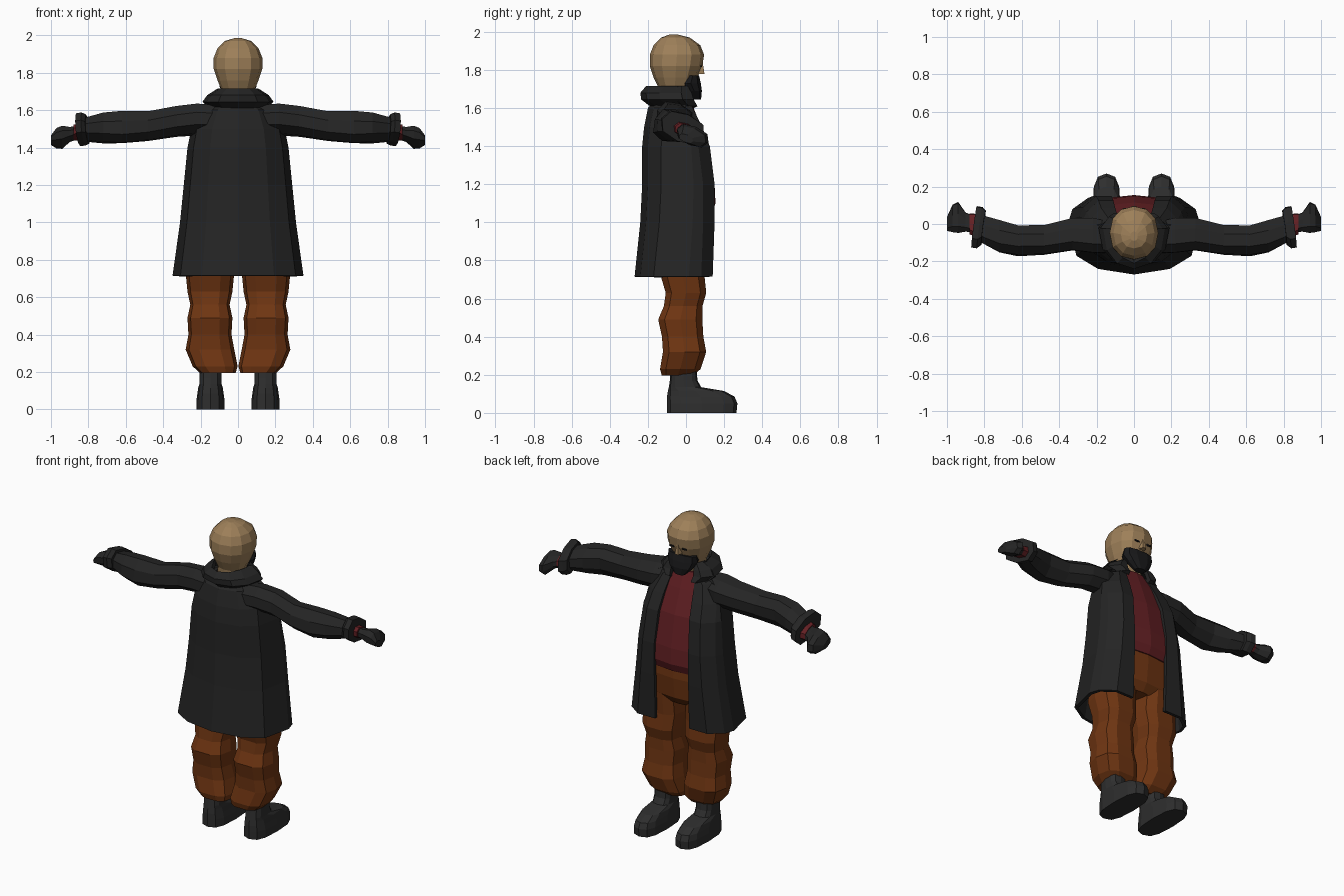
import bpy, bmesh, math

default_cube = bpy.data.objects.get("Cube")
if default_cube:
    bpy.data.objects.remove(default_cube, do_unlink=True)


def material(name, red, green, blue):
    mat = bpy.data.materials.new(name)
    mat.use_nodes = True
    colour = (red, green, blue, 1)
    mat.diffuse_color = colour
    shader = mat.node_tree.nodes["Principled BSDF"]
    shader.inputs["Base Color"].default_value = colour
    shader.inputs["Roughness"].default_value = .9
    return mat


SKIN = material("tan skin", .34, .215, .1)
COAT = material("charcoal coat", .018, .018, .018)
BOOT = material("dark grey leather", .027, .027, .027)
PANTS = material("rust brown cloth", .16, .036, .006)
SHIRT = material("dark red cloth", .125, .014, .017)
HAIR = material("black hair", .01, .01, .011)


def make_object(name, bm, mat):
    mesh = bpy.data.meshes.new(name)
    bm.to_mesh(mesh)
    bm.free()
    mesh.materials.append(mat)
    obj = bpy.data.objects.new(name, mesh)
    bpy.context.collection.objects.link(obj)
    return obj


def squarish_ellipse(half_width, half_depth, sides, power):
    """Cross-section with points on both axes; a low power is boxier."""
    points = []
    for index in range(sides):
        angle = math.tau * index / sides
        cosine, sine = math.cos(angle), math.sin(angle)
        points.append((half_width * math.copysign(abs(cosine) ** power, cosine),
                       half_depth * math.copysign(abs(sine) ** power, sine)))
    return points


def bridge(bm, rows, closed):
    """Fill quads between neighbouring rows of vertices."""
    count = len(rows[0])
    for lower, upper in zip(rows, rows[1:]):
        for index in range(count if closed else count - 1):
            following = (index + 1) % count
            bm.faces.new((lower[index], lower[following],
                          upper[following], upper[index]))


def loft(name, rings, mat):
    """Skin a capped tube through the rings."""
    bm = bmesh.new()
    rows = [[bm.verts.new(point) for point in ring] for ring in rings]
    bridge(bm, rows, closed=True)
    bm.faces.new(rows[0])
    bm.faces.new(rows[-1])
    bmesh.ops.recalc_face_normals(bm, faces=bm.faces)
    return make_object(name, bm, mat)


def upright(name, levels, mat, centre=lambda z: 0, side=1, sides=10, power=.8):
    """Stack of rings; each level is height, half width, back and front."""
    rings = []
    for z, width, back, front in levels:
        middle, depth = (back + front) / 2, (front - back) / 2
        rings.append([(side * (centre(z) + x), middle + y, z) for x, y
                      in squarish_ellipse(width, depth, sides, power)])
    return loft(name, rings, mat)


def sideways(name, levels, mat, side, skew=0, tilt=math.radians(23)):
    """Row of rings along the arm; each level is x, y, z, half depth and height."""
    cosine, sine = math.cos(tilt), math.sin(tilt)
    rings = []
    for x, y, z, depth, height in levels:
        rings.append([(side * (x - skew * u),
                       y + u * cosine + v * sine,
                       z - u * sine + v * cosine) for u, v
                      in squarish_ellipse(depth, height, 8, .8)])
    return loft(name, rings, mat)


def open_garment(name, levels, mat, thickness):
    """Cloth open in front; levels are height, half width, back, front and gap."""
    bm = bmesh.new()
    rows = []
    for z, width, back, front, gap in levels:
        # From the middle of the back, round the side, to the front edge
        half = [(.55 * width, back + .03),
                (.88 * width, back + .1),
                (width, (back + front) / 2 + .08),
                (.94 * width, front - .06),
                (max(.7 * width, gap + .01), front),
                (gap, front)]
        mirrored = [(-x, y) for x, y in reversed(half)]
        rows.append([bm.verts.new((x, y, z))
                     for x, y in mirrored + [(0, back)] + half])
    bridge(bm, rows, closed=False)
    garment = make_object(name, bm, mat)
    solid = garment.modifiers.new("cloth thickness", "SOLIDIFY")
    solid.thickness = thickness
    solid.offset = -1
    return garment


# Head and face
upright("head", [
    (1.6, .08, -.13, 0), (1.7, .085, -.14, .02),
    (1.76, .11, -.17, .06), (1.82, .13, -.19, .085),
    (1.88, .13, -.19, .095), (1.93, .11, -.17, .075),
    (1.97, .07, -.13, .02), (1.985, .02, -.09, -.04),
], SKIN, sides=12, power=.9)
upright("nose", [(1.78, .02, .04, .1), (1.84, .01, .05, .09)], SKIN, sides=6)
upright("beard", [
    (1.645, .035, .03, .08), (1.69, .08, 0, .085),
    (1.73, .1, -.03, .08), (1.77, .1, 0, .07),
], HAIR)

# Shirt, coat and turned-out collar
upright("shirt", [
    (1.05, .22, -.15, .135), (1.1, .23, -.17, .155),
    (1.2, .22, -.17, .15), (1.4, .2, -.17, .115),
    (1.55, .16, -.16, .06), (1.65, .09, -.14, .02),
], SHIRT, sides=12, power=.7)
open_garment("coat", [
    (.715, .35, -.27, .14, .12), (1, .31, -.24, .15, .12),
    (1.2, .29, -.23, .15, .12), (1.4, .27, -.23, .125, .11),
    (1.5, .25, -.22, .085, .1), (1.6, .2, -.2, .035, .085),
    (1.64, .12, -.17, .015, .075),
], COAT, thickness=.02)
open_garment("collar", [
    (1.61, .15, -.19, .06, .075), (1.645, .19, -.235, .04, .08),
    (1.68, .165, -.24, .03, .075), (1.715, .11, -.21, .01, .07),
], COAT, thickness=.025)

# Seat of the trousers
upright("trouser_seat", [
    (.82, .1, -.1, .08), (.87, .24, -.14, .115),
    (1, .25, -.16, .13), (1.1, .22, -.15, .125),
], PANTS, sides=12, power=.7)

for side, label in ((1, "left"), (-1, "right")):
    # Eye, as a thin plate on the face
    upright(label + "_eye", [(1.815, .018, .076, .084), (1.823, .018, .076, .085)],
            HAIR, centre=lambda z: .045, side=side, sides=6)

    # Baggy trouser leg, drawn inward at the ankle
    upright(label + "_trouser_leg", [
        (.195, .095, -.13, .04), (.23, .12, -.14, .08),
        (.32, .13, -.125, .11), (.4, .115, -.13, .095),
        (.49, .12, -.15, .09), (.56, .105, -.12, .09),
        (.63, .12, -.11, .11), (.73, .13, -.14, .1), (.9, .12, -.14, .11),
    ], PANTS, centre=lambda z: min(.15, .03 + .4 * z), side=side, power=.7)

    # Boot with a tall shaft and rounded toe
    upright(label + "_boot", [
        (0, .075, -.1, .265), (.05, .075, -.1, .27),
        (.085, .07, -.1, .255), (.115, .066, -.095, .2),
        (.135, .06, -.09, .08), (.17, .06, -.085, .06), (.26, .06, -.08, .055),
    ], BOOT, centre=lambda z: .147, side=side, sides=12, power=.7)

    # Sleeve, flared cuff, shirt wrist and gloved hand
    sideways(label + "_sleeve", [
        (.08, -.08, 1.55, .08, .075), (.22, -.06, 1.55, .1, .08),
        (.33, -.055, 1.54, .09, .08), (.48, -.085, 1.515, .08, .08),
        (.62, -.09, 1.51, .08, .09), (.72, -.065, 1.505, .09, .08),
        (.83, -.02, 1.495, .08, .055),
    ], COAT, side)
    sideways(label + "_cuff", [
        (.805, -.02, 1.5, .1, .07), (.825, -.02, 1.5, .12, .075),
        (.855, -.015, 1.495, .12, .075),
    ], COAT, side, skew=.13)
    sideways(label + "_shirt_wrist", [
        (.83, -.01, 1.485, .07, .04), (.88, 0, 1.48, .06, .035),
    ], SHIRT, side)
    sideways(label + "_glove", [
        (.86, 0, 1.48, .05, .03), (.9, .01, 1.47, .055, .035),
        (.94, .035, 1.455, .09, .05), (.97, .03, 1.45, .08, .045),
        (1, 0, 1.44, .04, .02),
    ], COAT, side)
